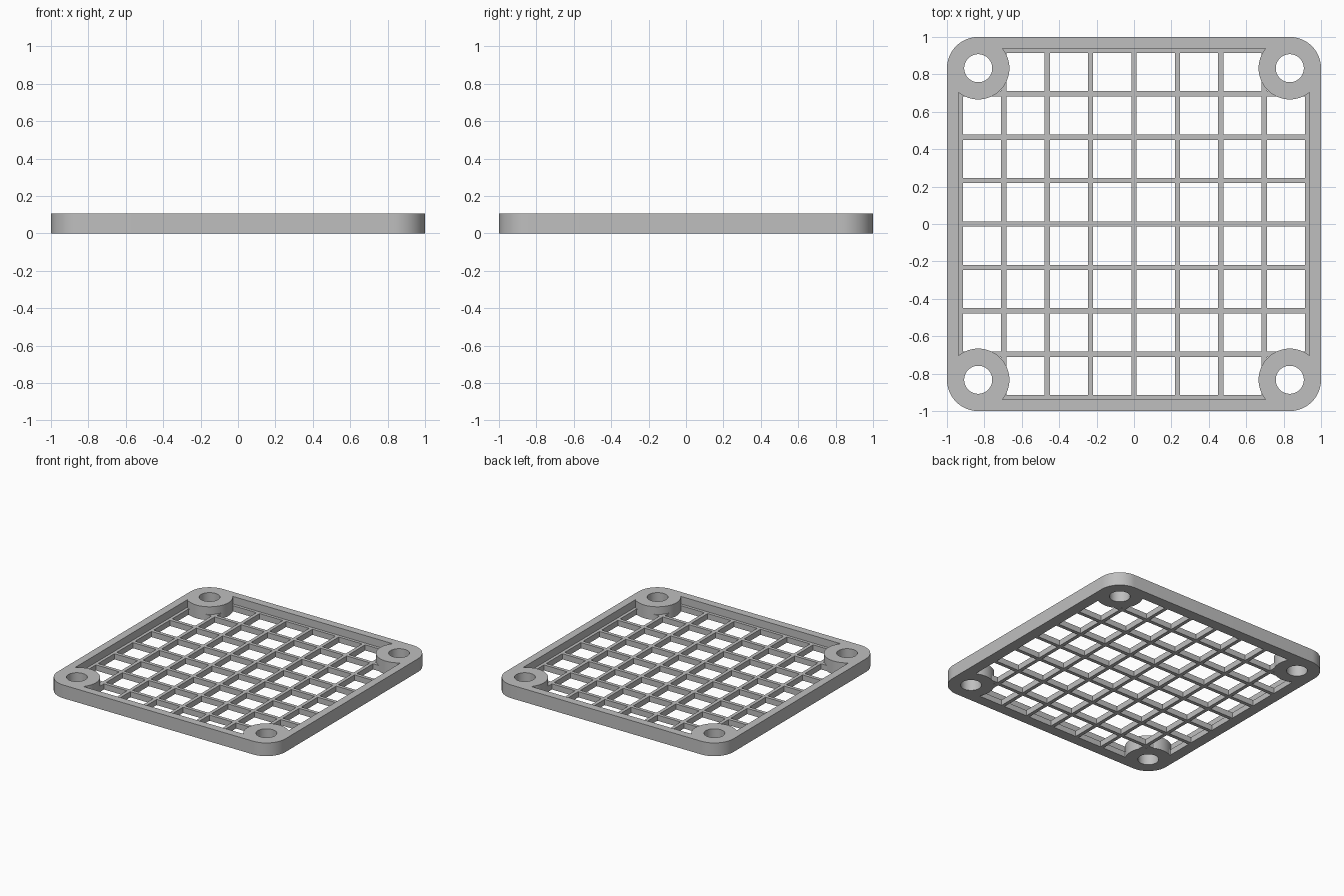
import bpy
import bmesh
import math

if "Cube" in bpy.data.objects:
    bpy.data.objects.remove(bpy.data.objects["Cube"], do_unlink=True)

HEIGHT = 0.105
GRID_TOP = 0.045      # top of the mesh bars and the inner ledge
BOSS = 0.833          # screw boss centre offset
BOSS_R = 0.167
HOLE_R = 0.075
PITCH = 0.232
BAR = 0.028
CORNERS = [(BOSS, BOSS), (-BOSS, BOSS), (-BOSS, -BOSS), (BOSS, -BOSS)]


def prisms(name, outlines, z0, z1):
    """Object made of vertical prisms, one for each closed outline."""
    bm = bmesh.new()
    for outline in outlines:
        face = bm.faces.new([bm.verts.new((x, y, z0)) for x, y in outline])
        ext = bmesh.ops.extrude_face_region(bm, geom=[face], use_keep_orig=True)
        top = [v for v in ext["geom"] if isinstance(v, bmesh.types.BMVert)]
        bmesh.ops.translate(bm, verts=top, vec=(0, 0, z1 - z0))
    bmesh.ops.recalc_face_normals(bm, faces=bm.faces)
    mesh = bpy.data.meshes.new(name)
    bm.to_mesh(mesh)
    bm.free()
    obj = bpy.data.objects.new(name, mesh)
    bpy.context.collection.objects.link(obj)
    return obj


def arc(cx, cy, r, start, sweep, steps):
    angles = [start + sweep * i / steps for i in range(steps + 1)]
    return [(cx + r * math.cos(a), cy + r * math.sin(a)) for a in angles]


def circle(cx, cy, r, steps=64):
    return arc(cx, cy, r, 0, math.tau, steps)[:-1]


def square(cx, cy, half):
    return [(cx - half, cy - half), (cx + half, cy - half),
            (cx + half, cy + half), (cx - half, cy + half)]


def subtract(obj, cutter):
    mod = obj.modifiers.new("cut", "BOOLEAN")
    mod.operation = "DIFFERENCE"
    mod.solver = "EXACT"
    mod.object = cutter
    bpy.context.view_layer.objects.active = obj
    bpy.ops.object.modifier_apply(modifier=mod.name)


# Rounded square plate
outline = []
for i, (x, y) in enumerate(CORNERS):
    outline += arc(x, y, BOSS_R, i * math.pi / 2, math.pi / 2, 16)
frame = prisms("grille_frame", [outline], 0, HEIGHT)

# Cutters: upper pocket, mesh openings, screw holes
pocket = prisms("pocket_cutter", [square(0, 0, 0.938)], GRID_TOP, HEIGHT + 0.1)
steps = [(i - 3.5) * PITCH for i in range(8)]
cells = prisms("cell_cutter",
               [square(x, y, (PITCH - BAR) / 2) for x in steps for y in steps],
               -0.1, HEIGHT)
bosses = prisms("boss_keepout", [circle(x, y, BOSS_R) for x, y in CORNERS], -0.3, 0.5)
holes = prisms("hole_cutter", [circle(x, y, HOLE_R, 48) for x, y in CORNERS], -0.2, 0.4)

# Keep the corner bosses solid, then cut the plate
for cutter in (pocket, cells):
    subtract(cutter, bosses)
for cutter in (pocket, cells, holes):
    subtract(frame, cutter)
for helper in (pocket, cells, bosses, holes):
    bpy.data.objects.remove(helper, do_unlink=True)

# Single grey material
grey = bpy.data.materials.new("light_grey")
grey.use_nodes = True
colour = (0.52, 0.52, 0.52, 1)
grey.diffuse_color = colour
grey.node_tree.nodes["Principled BSDF"].inputs["Base Color"].default_value = colour
frame.data.materials.clear()
frame.data.materials.append(grey)

# Smooth round walls, crisp edges
bpy.ops.object.select_all(action="DESELECT")
frame.select_set(True)
bpy.context.view_layer.objects.active = frame
bpy.ops.object.shade_smooth_by_angle(angle=math.radians(30))
